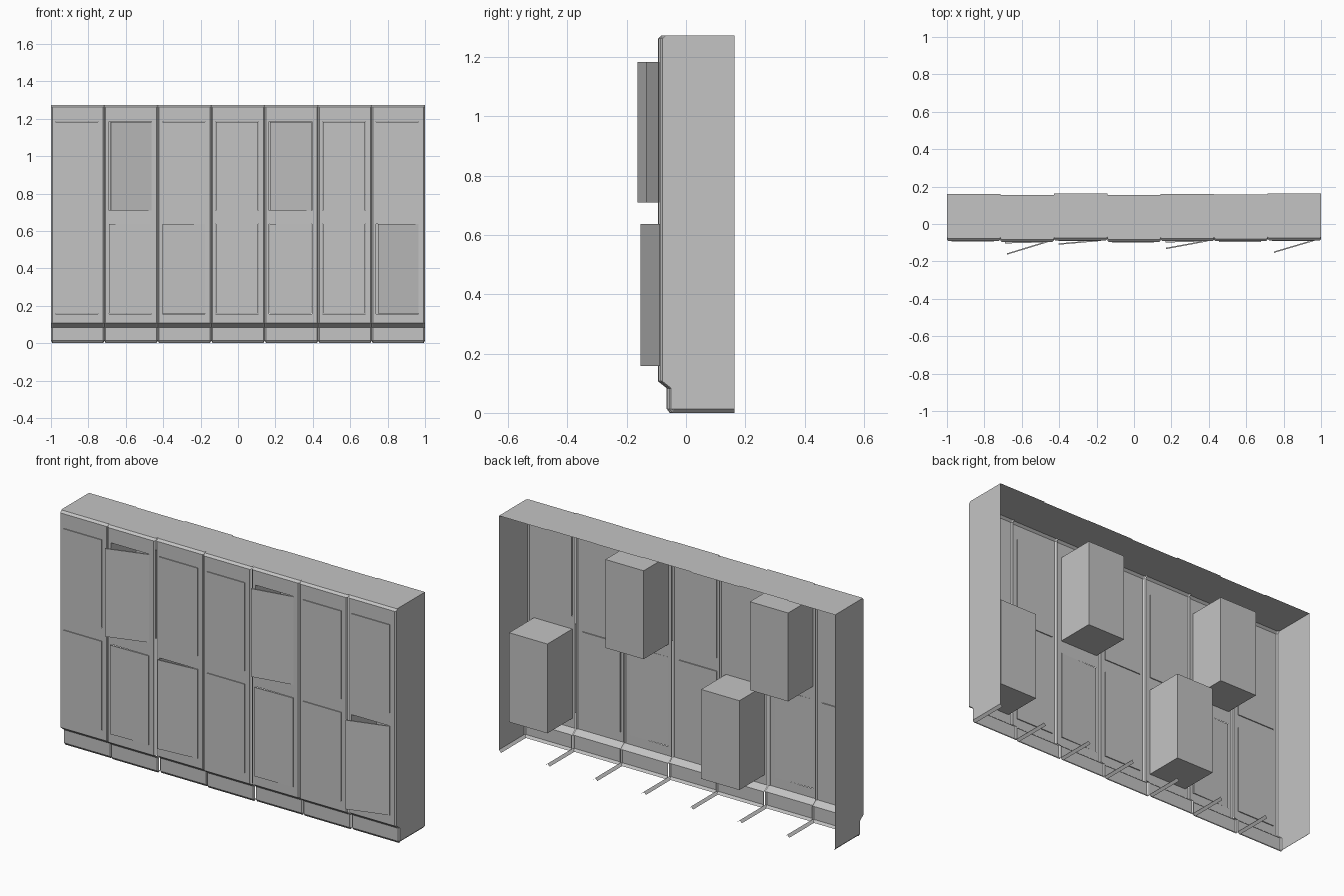
import bpy, bmesh, math
from mathutils import Matrix

cube = bpy.data.objects.get("Cube")
if cube:
    bpy.data.objects.remove(cube, do_unlink=True)

grey = bpy.data.materials.new("painted_steel_grey")
grey.use_nodes = True
grey.diffuse_color = (0.55, 0.55, 0.55, 1)
grey.node_tree.nodes["Principled BSDF"].inputs["Base Color"].default_value = (0.55, 0.55, 0.55, 1)

COUNT = 7
PITCH = 2 / COUNT
TOP, BACK, FRONT, KICK, LIP = 1.273, 0.16, -0.09, -0.06, 0.013
LOWER, UPPER = (0.157, 0.638), (0.708, 1.184)
DOOR_HALF, DOOR_SHIFT, CHAMFER = 0.114, -0.005, 0.007
Y_SHIFT = [0, -0.005, 0.002, -0.005, 0, -0.002, 0.003]
# door swing in degrees for each column
SWING_UPPER = [0, 17, 0, 0, 10.5, 0, 0]
SWING_LOWER = [0, 1.5, 5, 0, 1.5, 0, 16.5]
BOXED = {(1, "upper"), (4, "upper"), (2, "lower"), (6, "lower")}


def finish(bm, name):
    mesh = bpy.data.meshes.new(name)
    bm.to_mesh(mesh)
    bm.free()
    mesh.materials.append(grey)
    obj = bpy.data.objects.new(name, mesh)
    bpy.context.collection.objects.link(obj)
    return obj


def block(x0, x1, y0, y1, z0, z1):
    bm = bmesh.new()
    bmesh.ops.create_cube(bm, size=1)
    for v in bm.verts:
        v.co = ((x0, x1)[v.co.x > 0], (y0, y1)[v.co.y > 0], (z0, z1)[v.co.z > 0])
    return bm


# side profile from the back of the roof, over the front, down to the floor
PROFILE = [(BACK, TOP), (FRONT + 0.012, TOP), (FRONT, TOP - 0.011),
           (FRONT, UPPER[1]), (FRONT, UPPER[0]), (FRONT, LOWER[1]), (FRONT, LOWER[0]),
           (FRONT, 0.107), (KICK, 0.083), (KICK, LIP), (KICK + 0.01, 0)]


def edge_profile(point):
    y, z = point
    return (y if y == BACK else y + CHAMFER, max(z, LIP))


def cabinet_column(index):
    x0, x1 = -1 + index * PITCH, -1 + (index + 1) * PITCH
    dy = Y_SHIFT[index]
    mid = (x0 + x1) / 2 + DOOR_SHIFT
    stations = [x0, x0 + CHAMFER, mid - DOOR_HALF, mid + DOOR_HALF, x1 - CHAMFER, x1]
    bm = bmesh.new()
    grid = []
    for i, x in enumerate(stations):
        rim = i in (0, len(stations) - 1)
        points = [edge_profile(p) if rim else p for p in PROFILE]
        grid.append([bm.verts.new((x, y + dy, z)) for y, z in points])
    for i in range(len(stations) - 1):
        for k in range(len(PROFILE) - 1):
            opening = i == 2 and PROFILE[k][1] in (UPPER[1], LOWER[1])
            if not opening:
                bm.faces.new((grid[i][k], grid[i][k + 1], grid[i + 1][k + 1], grid[i + 1][k]))
    # sloping foot strips under both sides
    for x, inward in ((x0, 1), (x1, -1)):
        strip = [bm.verts.new(c) for c in (
            (x, KICK + 0.01 + dy, LIP), (x, BACK + dy, LIP),
            (x + inward * 0.013, BACK + dy, 0), (x + inward * 0.013, KICK + 0.01 + dy, 0))]
        bm.faces.new(strip if inward < 0 else strip[::-1])
    # outer side sheets on the end columns only
    if index == 0:
        bm.faces.new([bm.verts.new((x0, BACK + dy, LIP))] + grid[0][-2::-1])
    if index == COUNT - 1:
        bm.faces.new(grid[-1][:-1] + [bm.verts.new((x1, BACK + dy, LIP))])
    bmesh.ops.remove_doubles(bm, verts=bm.verts, dist=1e-5)
    finish(bm, f"cabinet_column_{index + 1}")
    return mid, dy


def door(name, mid, dy, span, degrees):
    half = DOOR_HALF - 0.001
    # the hinge is the origin, on the right edge as seen from the front
    bm = block(-2 * half, 0, -0.003, 0.004, span[0] + 0.001, span[1] - 0.001)
    obj = finish(bm, name)
    obj.matrix_world = (Matrix.Translation((mid + half, FRONT + dy, 0))
                        @ Matrix.Rotation(math.radians(degrees), 4, "Z"))


def compartment(name, mid, dy, span):
    bm = block(mid - DOOR_HALF, mid + DOOR_HALF, FRONT + dy, FRONT + dy + 0.212, *span)
    front = [f for f in bm.faces if f.normal.y < -0.5 or
             all(v.co.y < FRONT + dy + 0.01 for v in f.verts)]
    bmesh.ops.delete(bm, geom=front, context="FACES_ONLY")
    finish(bm, name)


for n in range(COUNT):
    centre, shift = cabinet_column(n)
    for row, span, swing in (("upper", UPPER, SWING_UPPER), ("lower", LOWER, SWING_LOWER)):
        door(f"{row}_door_{n + 1}", centre, shift, span, swing[n])
        if (n, row) in BOXED:
            compartment(f"{row}_compartment_{n + 1}", centre, shift, span)
